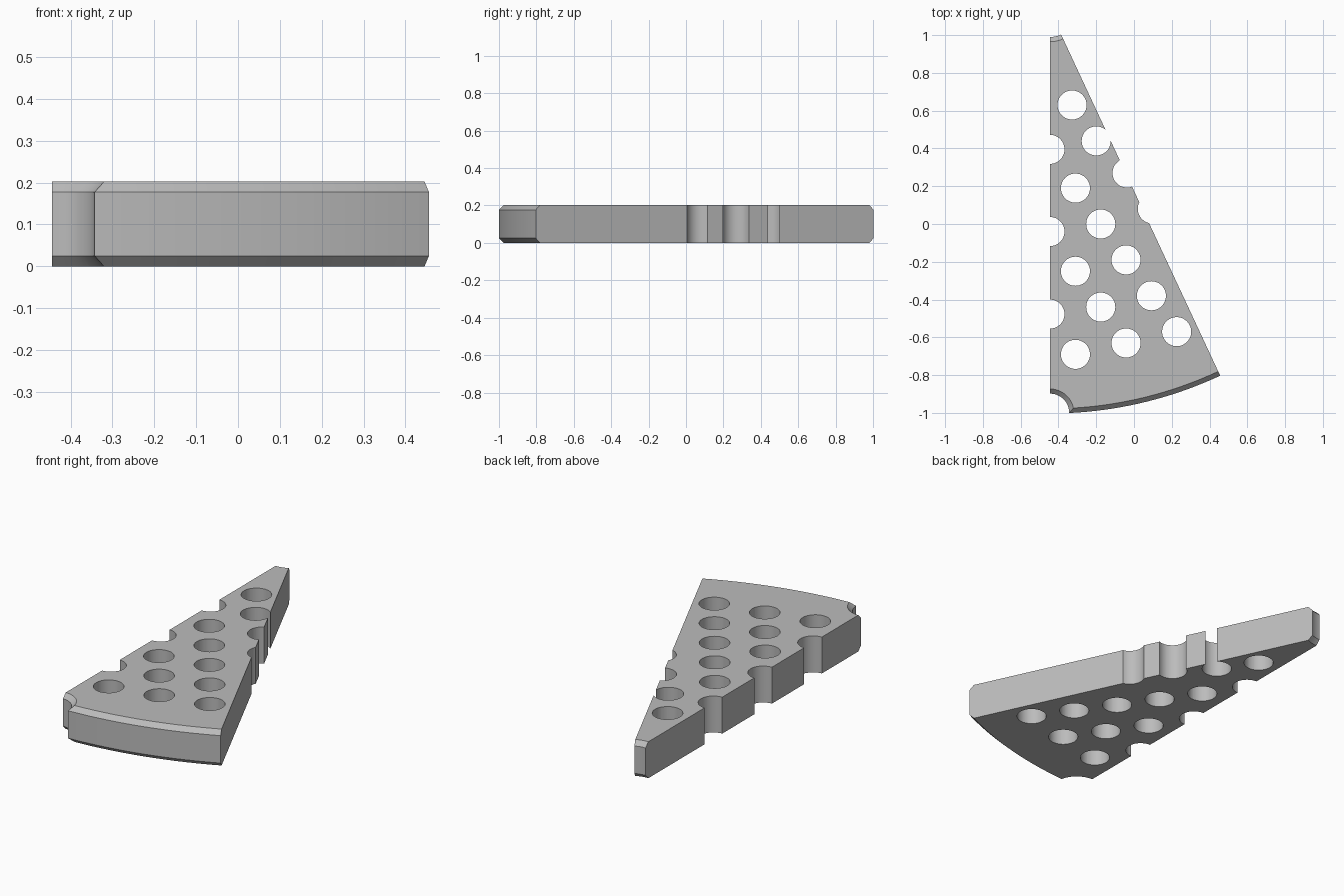
import bpy
import bmesh
from math import radians, sin, cos, tau

if "Cube" in bpy.data.objects:
    bpy.data.objects.remove(bpy.data.objects["Cube"], do_unlink=True)

HEIGHT, CHAMFER = 0.202, 0.025
EDGE_X, APEX_Y = -0.445, 1.13        # straight side and centre of the arcs
INNER, OUTER, ANGLE = 0.14, 2.133, radians(25)
HOLE_RADIUS = 0.077

grey = bpy.data.materials.new("plain grey")
grey.use_nodes = True
colour = (0.5, 0.5, 0.5, 1)
grey.diffuse_color = colour
grey.node_tree.nodes["Principled BSDF"].inputs["Base Color"].default_value = colour


def swept(name, profile, centre, start, sweep, steps):
    """Sweep a closed (radius, z) profile around a vertical axis."""
    bm = bmesh.new()
    full = sweep >= tau
    rings = []
    for i in range(steps if full else steps + 1):
        a = start + sweep * i / steps
        rings.append([bm.verts.new((centre[0] + r * cos(a), centre[1] + r * sin(a), z))
                      for r, z in profile])
    n = len(profile)
    pairs = list(zip(rings, rings[1:]))
    if full:
        pairs.append((rings[-1], rings[0]))
    for a, b in pairs:
        for k in range(n):
            bm.faces.new((a[k], b[k], b[(k + 1) % n], a[(k + 1) % n]))
    if not full:
        bm.faces.new(rings[0])
        bm.faces.new(rings[-1])
    return finish(name, bm)


def stacked(name, centres, levels, steps=48):
    """Upright round cutters, each a stack of (radius, z) rings with caps."""
    bm = bmesh.new()
    for x, y in centres:
        rings = [[bm.verts.new((x + r * cos(tau * i / steps), y + r * sin(tau * i / steps), z))
                  for i in range(steps)] for r, z in levels]
        for a, b in zip(rings, rings[1:]):
            for i in range(steps):
                j = (i + 1) % steps
                bm.faces.new((a[i], a[j], b[j], b[i]))
        bm.faces.new(rings[0])
        bm.faces.new(rings[-1])
    return finish(name, bm)


def finish(name, bm):
    bmesh.ops.recalc_face_normals(bm, faces=bm.faces)
    mesh = bpy.data.meshes.new(name)
    bm.to_mesh(mesh)
    bm.free()
    mesh.materials.append(grey)
    obj = bpy.data.objects.new(name, mesh)
    bpy.context.collection.objects.link(obj)
    return obj


# Wedge plate: ring sector with chamfered inner and outer arcs
c, top = CHAMFER, HEIGHT - CHAMFER
profile = [(INNER + c, 0), (OUTER - c, 0), (OUTER, c), (OUTER, top),
           (OUTER - c, HEIGHT), (INNER + c, HEIGHT), (INNER, top), (INNER, c)]
plate = swept("wedge_plate", profile, (EDGE_X, APEX_Y), -tau / 4, ANGLE, 20)

# Diagonal rows of through holes, some breaking the slanted side
step_x, step_y = 0.134, -0.19
rows = [(-0.328, 0.63, 1), (-0.20, 0.44, 1), (-0.037, 0.27, 2),
        (-0.31, 0.19, 5), (-0.31, -0.25, 3), (-0.31, -0.69, 1)]
holes = [(x + i * step_x, y + i * step_y) for x, y, count in rows for i in range(count)]
# Half holes along the straight side
holes += [(EDGE_X, y) for y in (0.395, -0.04, -0.477)]
hole_cutter = stacked("hole_cutter", holes, [(HOLE_RADIUS, -0.1), (HOLE_RADIUS, 0.3)])

# Chamfered corner notch
notch, flare = 0.102, 0.05
notch_cutter = stacked("notch_cutter", [(EDGE_X, -1.0)],
                       [(notch + c + flare, -flare), (notch, c), (notch, top),
                        (notch + c + flare, HEIGHT + flare)])

# Cut, then bake the result
for cutter in (hole_cutter, notch_cutter):
    cutter.hide_render = True
    mod = plate.modifiers.new(cutter.name, "BOOLEAN")
    mod.operation = "DIFFERENCE"
    mod.solver = "EXACT"
    mod.object = cutter
bpy.context.view_layer.update()
baked = bpy.data.meshes.new_from_object(
    plate.evaluated_get(bpy.context.evaluated_depsgraph_get()))
plate.modifiers.clear()
plate.data = baked
for cutter in (hole_cutter, notch_cutter):
    bpy.data.objects.remove(cutter, do_unlink=True)

# Smooth the curved walls, keep the edges sharp
bpy.ops.object.select_all(action="DESELECT")
plate.select_set(True)
bpy.context.view_layer.objects.active = plate
bpy.ops.object.shade_smooth_by_angle(angle=radians(25))
